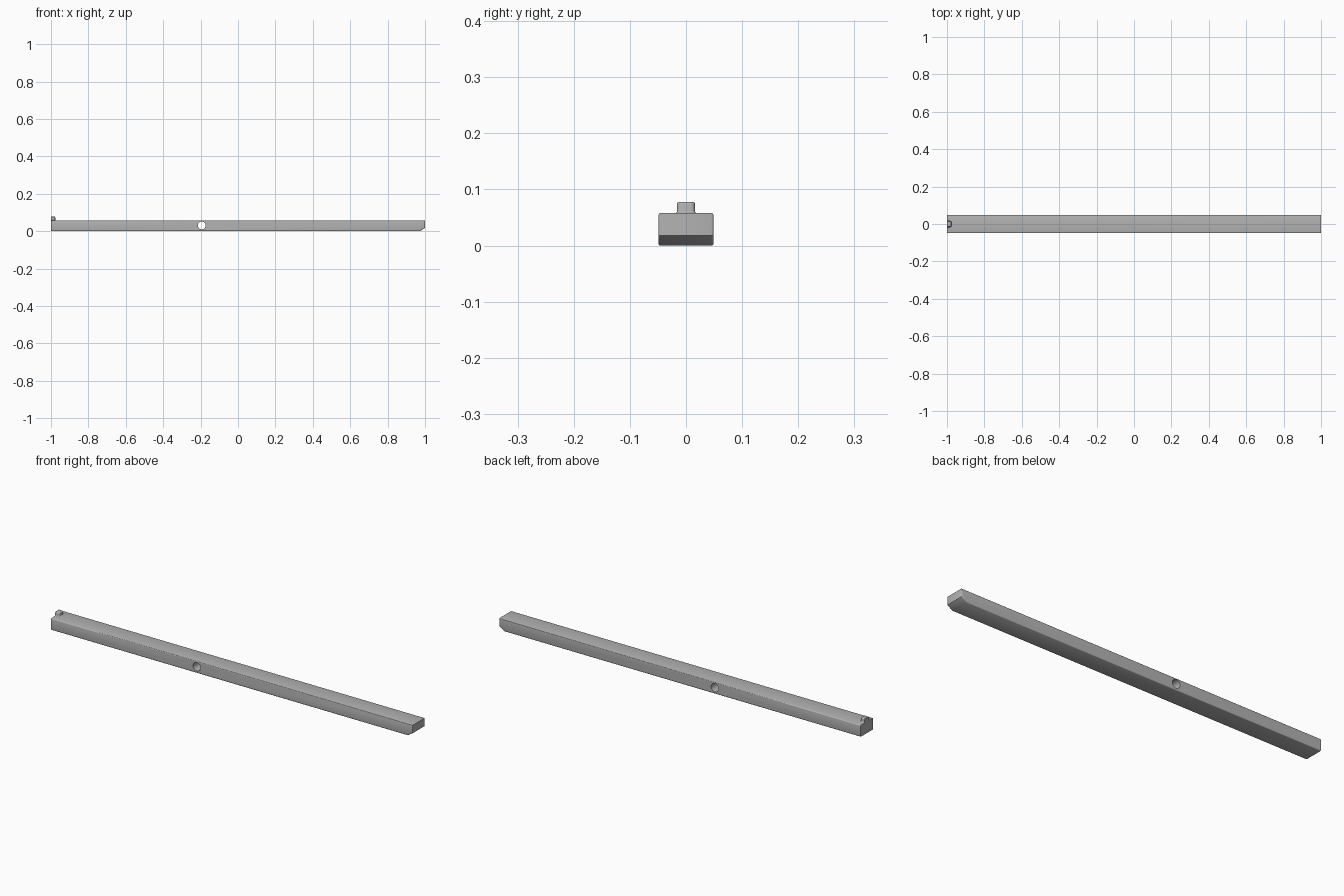
import bpy, bmesh
from math import sin, cos, pi

old = bpy.data.objects.get("Cube")
if old:
    bpy.data.objects.remove(old)

grey = bpy.data.materials.new("plain grey")
grey.use_nodes = True
colour = (0.45, 0.45, 0.45, 1)
grey.diffuse_color = colour
grey.node_tree.nodes["Principled BSDF"].inputs["Base Color"].default_value = colour


def make(name, bm):
    bmesh.ops.recalc_face_normals(bm, faces=bm.faces)
    mesh = bpy.data.meshes.new(name)
    bm.to_mesh(mesh)
    bm.free()
    mesh.materials.append(grey)
    ob = bpy.data.objects.new(name, mesh)
    bpy.context.collection.objects.link(ob)
    return ob


def smooth(ob):
    bpy.ops.object.select_all(action='DESELECT')
    ob.select_set(True)
    bpy.context.view_layer.objects.active = ob
    bpy.ops.object.shade_smooth_by_angle(angle=pi / 5)


# Bar: side profile with a chamfered lower corner, extruded across
HALF, TOP = 0.049, 0.058
profile = [(-1, 0), (0.972, 0), (1, 0.018), (1, TOP), (-1, TOP)]
bm = bmesh.new()
side = bm.faces.new([bm.verts.new((x, -HALF, z)) for x, z in profile])
out = bmesh.ops.extrude_face_region(bm, geom=[side])
bmesh.ops.translate(bm, vec=(0, 2 * HALF, 0),
                    verts=[v for v in out["geom"] if isinstance(v, bmesh.types.BMVert)])

# Rounded edges along both sides, except at the flat rear end
edges = [e for e in bm.edges
         if abs(e.verts[0].co.y - e.verts[1].co.y) < 0.001
         and max(v.co.x for v in e.verts) > -0.99]
bmesh.ops.bevel(bm, geom=edges, offset=0.004, segments=3, profile=0.5, affect='EDGES')
bar = make("bar", bm)

# Pivot hole through the bar
bpy.ops.mesh.primitive_cylinder_add(vertices=48, radius=0.021, depth=0.3,
                                    location=(-0.194, 0, 0.031), rotation=(pi / 2, 0, 0))
cutter = bpy.context.object
cutter.name = "hole_cutter"
cutter.data.materials.append(grey)
cutter.hide_render = True
cut = bar.modifiers.new("pivot_hole", 'BOOLEAN')
cut.object, cut.operation, cut.solver = cutter, 'DIFFERENCE', 'EXACT'
bpy.context.view_layer.objects.active = bar
bpy.ops.object.modifier_apply(modifier=cut.name)
bpy.data.objects.remove(cutter)
smooth(bar)


# Sight post: rounded footprint lofted upwards, with a flared foot and soft top
def footprint(grow):
    r, half, front = 0.007 + grow, 0.016 + grow, -0.977 + grow
    arc = [(front - r + r * sin(a), -half + r - r * cos(a))
           for a in (i * pi / 12 for i in range(7))]
    return [(-1, -half)] + arc + [(x, -y) for x, y in reversed(arc)] + [(-1, half)]


R = 0.004
levels = [(0, TOP - 0.002)]
levels = [(R * (1 - sin(a)), TOP + R * (1 - cos(a))) for a in (i * pi / 8 for i in range(5))]
levels += [(-R * (1 - cos(a)), 0.078 - R + R * sin(a)) for a in (i * pi / 8 for i in range(5))]
bm = bmesh.new()
rings = [[bm.verts.new((x, y, z)) for x, y in footprint(g)] for g, z in levels]
for low, high in zip(rings, rings[1:]):
    for i in range(len(low)):
        j = (i + 1) % len(low)
        bm.faces.new((low[i], low[j], high[j], high[i]))
bm.faces.new(rings[0])
bm.faces.new(rings[-1])
smooth(make("sight_post", bm))
